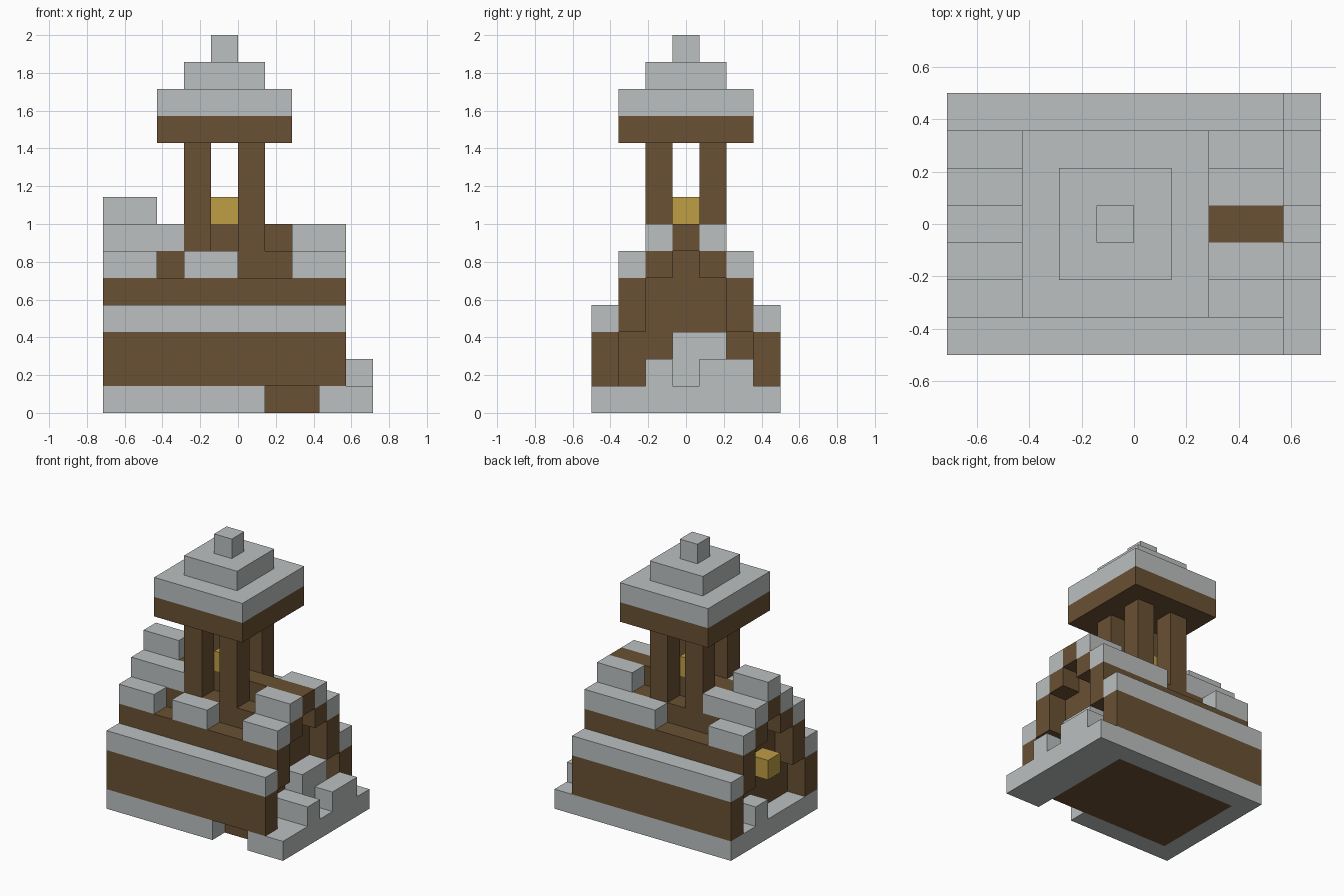
import bpy
import bmesh
from mathutils import Matrix, Vector

old = bpy.data.objects.get("Cube")
if old:
    bpy.data.objects.remove(old)

U = 1 / 7  # edge length of one block


def make_material(name, rgb):
    mat = bpy.data.materials.new(name)
    mat.use_nodes = True
    colour = (*rgb, 1)
    mat.diffuse_color = colour
    mat.node_tree.nodes["Principled BSDF"].inputs["Base Color"].default_value = colour
    return mat


STONE = make_material("pale stone", (0.50, 0.525, 0.525))
WOOD = make_material("brown wood", (0.144, 0.082, 0.033))
GOLD = make_material("lantern gold", (0.52, 0.34, 0.06))


def part(name, mat, *boxes, mirror=False):
    """Boxes are (x range, y range, z range) in blocks; mirror repeats them across y."""
    bm = bmesh.new()
    for box in boxes:
        for side in ((1, -1) if mirror else (1,)):
            lo, hi = (Vector(c) for c in zip(*box))
            size, mid = (hi - lo) * U, (hi + lo) * U / 2
            mid.y *= side
            bmesh.ops.create_cube(bm, size=1, matrix=Matrix.Translation(mid) @ Matrix.Diagonal((*size, 1)))
    mesh = bpy.data.meshes.new(name)
    bm.to_mesh(mesh)
    bm.free()
    mesh.materials.append(mat)
    obj = bpy.data.objects.new(name, mesh)
    bpy.context.collection.objects.link(obj)
    return obj


LONG = (-5, 4)  # length of the roof

# Foundation: stone rim with a doorstep gap, around a wooden floor
part("foundation", STONE,
     ((-5, 1), (-3.5, -2.5), (0, 1)), ((3, 5), (-3.5, -2.5), (0, 1)),
     ((-5, 5), (2.5, 3.5), (0, 1)),
     ((-5, -4), (-2.5, 2.5), (0, 1)), ((3, 5), (-2.5, 2.5), (0, 1)))
part("floor", WOOD, ((-4, 3), (-2.5, 2.5), (0, 1)))

# House core, recessed one block behind the roof ends
part("house_core", WOOD,
     ((-4, 3), (-2.5, 2.5), (1, 3)),
     ((-4, 3), (-1.5, 1.5), (3, 5)),
     ((-4, 3), (-0.5, 0.5), (5, 6)))

# Stepped roof boards and long walls
part("side_walls", WOOD, (LONG, (2.5, 3.5), (1, 3)), mirror=True)
part("eaves", STONE, (LONG, (2.5, 3.5), (3, 4)), mirror=True)
part("roof_boards", WOOD,
     (LONG, (1.5, 2.5), (3, 5)), (LONG, (0.5, 1.5), (5, 6)), mirror=True)
part("ridge_beam", WOOD, (LONG, (-0.5, 0.5), (6, 7)))

# Broken stone roofing left on the steps
part("end_roof_stones", STONE,
     ((-5, -3), (1.5, 2.5), (5, 6)), ((-5, -2), (0.5, 1.5), (6, 7)),
     ((2, 4), (1.5, 2.5), (5, 6)), ((2, 4), (0.5, 1.5), (6, 7)), mirror=True)
part("front_roof_stone", STONE, ((-2, 0), (-2.5, -1.5), (5, 6)))
part("back_roof_stone", STONE, ((0, 2), (1.5, 2.5), (5, 6)))
part("ridge_stone", STONE, ((-5, -3), (-0.5, 0.5), (7, 8)))

# Rubble at both gable ends
part("left_rubble", STONE,
     ((3, 5), (-1.5, -0.5), (1, 2)), ((4, 5), (0.5, 2.5), (1, 2)),
     ((3, 4), (-0.5, 1.5), (1, 3)))
part("right_rubble", STONE, ((-5, -4), (0.5, 1.5), (1, 2)))

# Bell tower on four posts
part("tower_posts", WOOD,
     ((-2, -1), (0.5, 1.5), (6, 10)), ((0, 1), (0.5, 1.5), (6, 10)), mirror=True)
part("tower_ceiling", WOOD, ((-3, 2), (-2.5, 2.5), (10, 11)))
part("tower_roof", STONE,
     ((-3, 2), (-2.5, 2.5), (11, 12)), ((-2, 1), (-1.5, 1.5), (12, 13)),
     ((-1, 0), (-0.5, 0.5), (13, 14)))

# Golden bell and gable lantern
part("bell", GOLD, ((-1, 0), (-0.5, 0.5), (7, 8)))
part("gable_lantern", GOLD, ((-5, -4), (-0.5, 0.5), (3, 4)))
